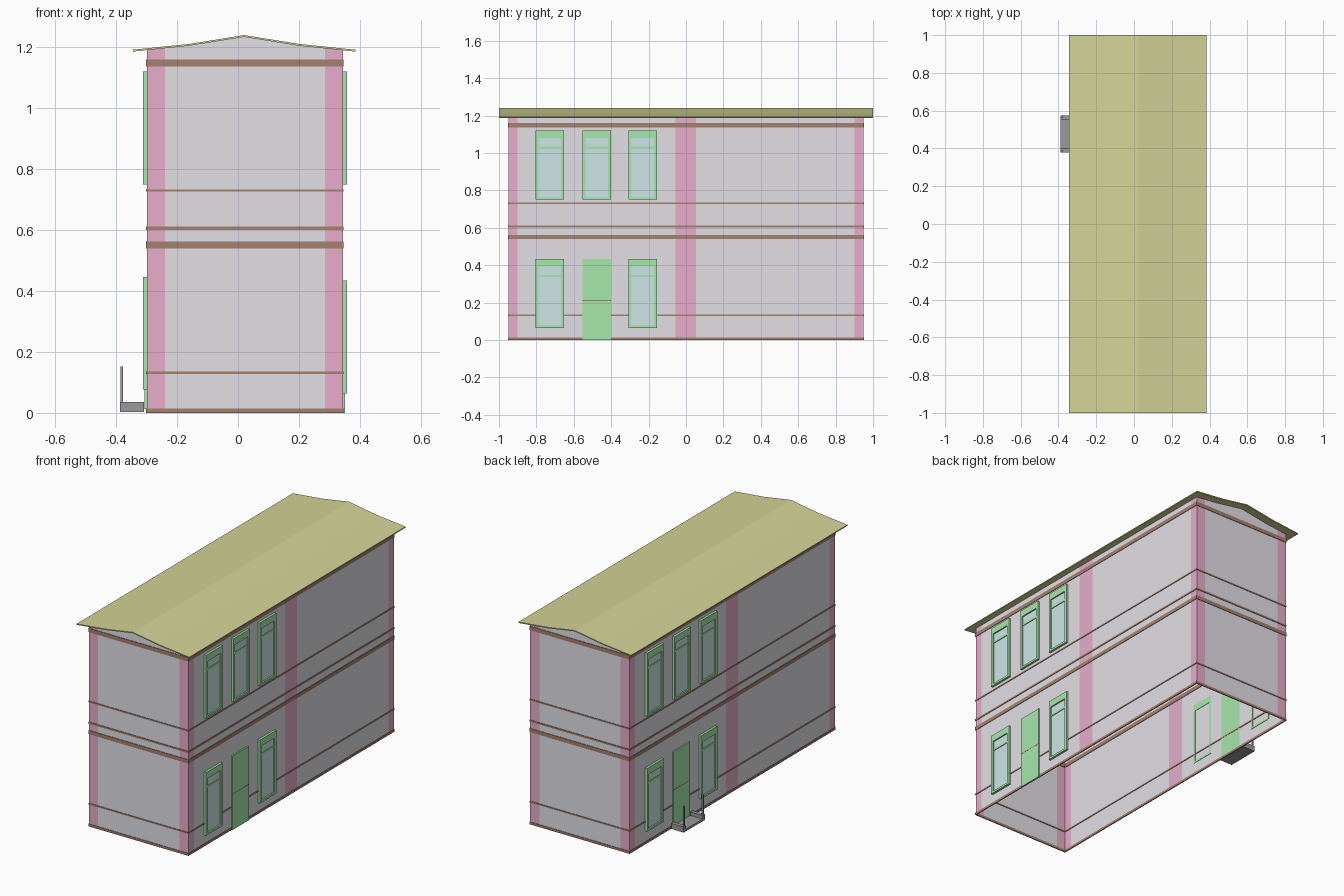
import bpy, bmesh

if "Cube" in bpy.data.objects:
    bpy.data.objects.remove(bpy.data.objects["Cube"])

X0, X1, Y = -0.299, 0.344, 0.95
EAVE = 1.19


def mat(name, c):
    m = bpy.data.materials.new(name)
    m.diffuse_color = (*c, 1)
    m.use_nodes = True
    m.node_tree.nodes["Principled BSDF"].inputs["Base Color"].default_value = m.diffuse_color
    return m


WALL = mat("wall", (0.76, 0.74, 0.79))
PINK = mat("pink", (0.80, 0.42, 0.60))
ROOF = mat("roof", (0.66, 0.66, 0.31))
BROWN = mat("brown", (0.37, 0.22, 0.16))
GREEN = mat("green", (0.38, 0.80, 0.41))
GLASS = mat("glass", (0.61, 0.78, 0.80))
DARK = mat("dark", (0.32, 0.32, 0.33))


def finish(name, bm, m, recalc=True):
    if recalc:
        bmesh.ops.recalc_face_normals(bm, faces=bm.faces)
    me = bpy.data.meshes.new(name)
    bm.to_mesh(me)
    bm.free()
    me.materials.append(m)
    bpy.context.collection.objects.link(bpy.data.objects.new(name, me))


def add_box(bm, xs, ys, zs):
    r = bmesh.ops.create_cube(bm, size=1)
    for v in r["verts"]:
        for i, (a, b) in enumerate((xs, ys, zs)):
            v.co[i] = (a + b) / 2 + v.co[i] * abs(b - a)


def boxes(name, m, items):
    bm = bmesh.new()
    for it in items:
        add_box(bm, *it)
    finish(name, bm, m)


# roof underside profile, shared by gable tops and roof slab
PROFILE = [(-0.345, 1.186), (-0.16, 1.205), (0.02, 1.234), (0.20, 1.205), (0.385, 1.186)]


def roof_z(x):
    for (a, za), (b, zb) in zip(PROFILE, PROFILE[1:]):
        if a <= x <= b:
            return za + (zb - za) * (x - a) / (b - a)


# open-bottomed wall shell: plain panels and pink corner / middle strips
def panel(bm, pts):
    low = [bm.verts.new((x, y, 0)) for x, y in pts]
    top = [bm.verts.new((x, y, roof_z(x))) for x, y in reversed(pts)]
    bm.faces.new(low + top)


plain, pink = bmesh.new(), bmesh.new()
for s in (-1, 1):
    xs = [X0, -0.24, -0.16, 0.02, 0.20, 0.285, X1]
    if s > 0:
        xs.reverse()
    panel(pink, [(x, s * Y) for x in xs[:2]])
    panel(plain, [(x, s * Y) for x in xs[1:6]])
    panel(pink, [(x, s * Y) for x in xs[5:]])
    x = X1 if s > 0 else X0
    ys = [-Y, -0.9, -0.057, 0.054, 0.9, Y]
    for i in range(5):
        panel(plain if i % 2 else pink, [(x, s * ys[i]), (x, s * ys[i + 1])])
finish("walls", plain, WALL, False)
finish("corner_strips", pink, PINK, False)

# roof slab
bm = bmesh.new()
sec = PROFILE + [(x, z + 0.006) for x, z in reversed(PROFILE)]
f = bm.faces.new([bm.verts.new((x, -1, z)) for x, z in sec])
g = bmesh.ops.extrude_face_region(bm, geom=[f])["geom"]
bmesh.ops.translate(bm, vec=(0, 2, 0), verts=[v for v in g if isinstance(v, bmesh.types.BMVert)])
finish("roof", bm, ROOF)

# brown bands running round the building
T = 0.003
bands = []
for z0, z1 in ((0, 0.014), (0.128, 0.136), (0.54, 0.562), (0.601, 0.611), (0.726, 0.734), (1.137, 1.16)):
    for s in (-1, 1):
        bands.append(((X0 - T, X1 + T), (s * Y - T, s * Y + T), (z0, z1)))
        x = X1 if s > 0 else X0
        bands.append(((x - T, x + T), (-Y + T, Y - T), (z0, z1)))
boxes("bands", BROWN, bands)

# windows and doors; the left side is the right side turned half round
frames, panes, doors, lines = [], [], [], []


def on_wall(out, s, d0, d1, y0, y1, z0, z1):
    w = X1 if s > 0 else X0
    out.append(((w + s * d0, w + s * d1), (s * y0, s * y1), (z0, z1)))


def window(s, y, z):
    a, b, t, h, D = y - 0.076, y + 0.076, 0.015, 0.37, 0.013
    on_wall(frames, s, -0.002, D, a, a + t, z, z + h)
    on_wall(frames, s, -0.002, D, b - t, b, z, z + h)
    on_wall(frames, s, -0.002, D, a + t, b - t, z, z + 0.012)
    on_wall(frames, s, -0.002, D, a + t, b - t, z + h - 0.04, z + h)
    on_wall(frames, s, 0, 0.009, a + t, b - t, z + 0.272, z + 0.284)
    on_wall(panes, s, 0.001, 0.005, a + t, b - t, z + 0.012, z + h - 0.04)


for s in (1, -1):
    dz = 0.0 if s > 0 else 0.012
    for y in (-0.728, -0.477, -0.232):
        window(s, y, 0.75)
        if y != -0.477:
            window(s, y, 0.064 + dz)
    on_wall(doors, s, -0.002, 0.008, -0.553, -0.401, dz, 0.434 + dz)
    on_wall(lines, s, 0.006, 0.0085, -0.553, -0.401, 0.208 + dz, 0.213 + dz)
boxes("window_frames", GREEN, frames)
boxes("window_panes", GLASS, panes)
boxes("doors", GREEN, doors)
boxes("door_lines", BROWN, lines)

# entrance step on the left side with two curbs and posts
XA, XB = -0.388, -0.308
boxes("entrance_step", DARK, [((XA, XB), (0.40, 0.553), (0.003, 0.016))])
boxes("step_curbs", DARK, [((XA, XB), (a, b), (0.003, 0.036)) for a, b in ((0.378, 0.40), (0.553, 0.575))])
boxes("step_posts", DARK, [((-0.385, -0.377), (y - 0.004, y + 0.004), (0.036, 0.153)) for y in (0.389, 0.564)])
